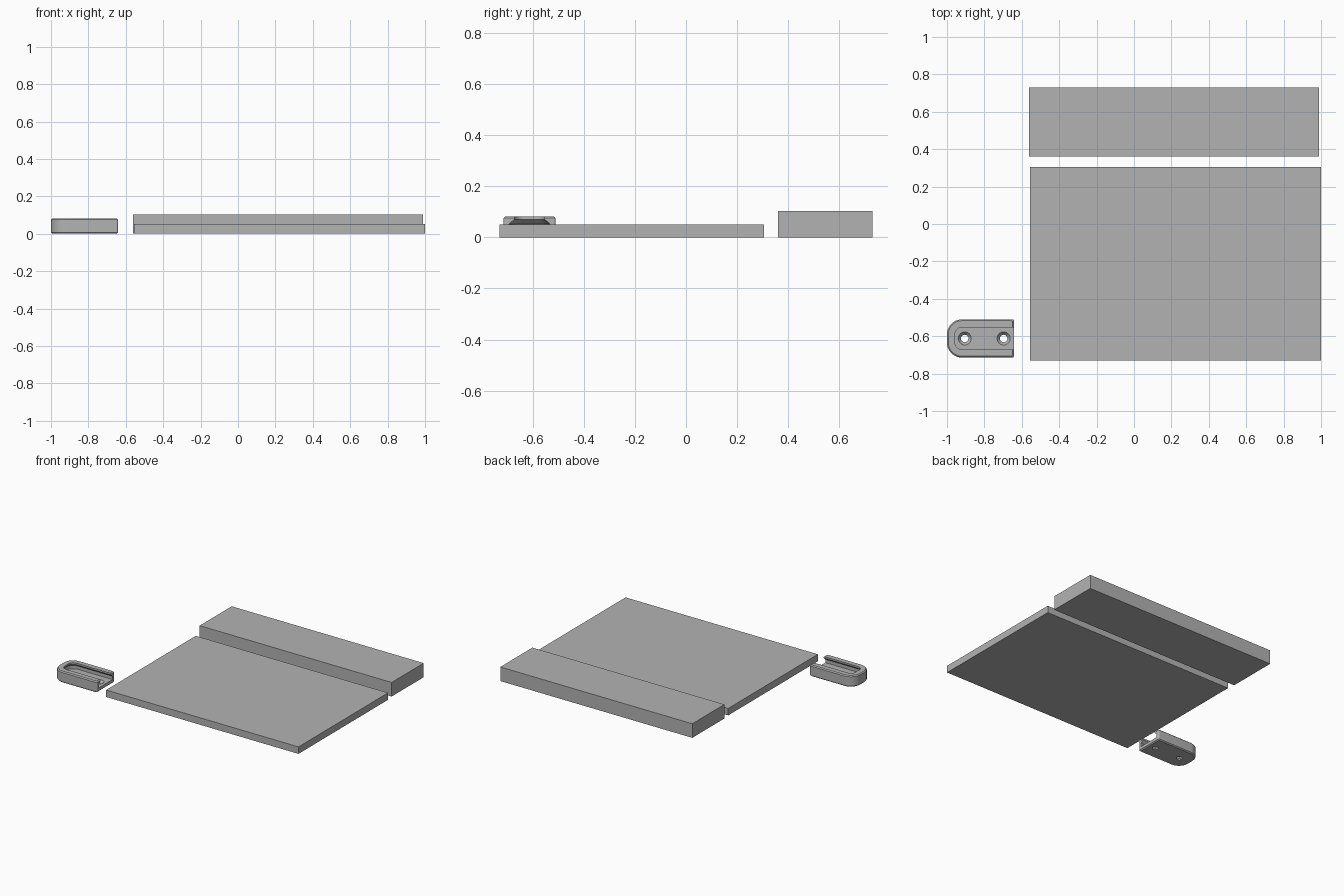
import bpy, bmesh, math

cube = bpy.data.objects.get("Cube")
if cube:
    bpy.data.objects.remove(cube, do_unlink=True)

grey = bpy.data.materials.new("plain grey")
grey.use_nodes = True
grey.diffuse_color = (0.45, 0.45, 0.45, 1)
grey.node_tree.nodes["Principled BSDF"].inputs["Base Color"].default_value = grey.diffuse_color


def loft(name, rings):
    """Closed solid through equally sized rings of points, bottom to top."""
    bm = bmesh.new()
    loops = [[bm.verts.new(p) for p in ring] for ring in rings]
    for low, high in zip(loops, loops[1:]):
        n = len(low)
        for i in range(n):
            j = (i + 1) % n
            bm.faces.new((low[i], low[j], high[j], high[i]))
    bm.faces.new(loops[0][::-1])
    bm.faces.new(loops[-1])
    bmesh.ops.recalc_face_normals(bm, faces=bm.faces[:])
    mesh = bpy.data.meshes.new(name)
    bm.to_mesh(mesh)
    bm.free()
    mesh.materials.append(grey)
    obj = bpy.data.objects.new(name, mesh)
    bpy.context.collection.objects.link(obj)
    return obj


def slab(name, x0, x1, y0, y1, height):
    corners = [(x0, y0), (x1, y0), (x1, y1), (x0, y1)]
    return loft(name, [[(x, y, z) for x, y in corners] for z in (0, height)])


# Bracket footprint: big rounded corners at -x, small ones at +x
LEFT, RIGHT, MID_Y, HALF, TOP = -1.0, -0.642, -0.612, 0.102, 0.082


def footprint(inset, z, right, end_radius=0.008):
    x0, w = LEFT + inset, HALF - inset
    big = 0.08 - inset
    points = []
    for x, side, r, start in ((right - end_radius, -1, end_radius, 270), (right - end_radius, 1, end_radius, 0),
                              (x0 + big, 1, big, 90), (x0 + big, -1, big, 180)):
        for k in range(13):
            a = math.radians(start + 90 * k / 12)
            points.append((x + r * math.cos(a), MID_Y + side * (w - r) + r * math.sin(a), z))
    return points


def circle(x, r, z):
    return [(x + r * math.cos(math.tau * k / 32), MID_Y + r * math.sin(math.tau * k / 32), z)
            for k in range(32)]


def cut(target, cutter):
    mod = target.modifiers.new("cut", 'BOOLEAN')
    mod.operation = 'DIFFERENCE'
    mod.solver = 'EXACT'
    mod.object = cutter
    cutter.hide_render = True
    bpy.context.view_layer.objects.active = target
    bpy.ops.object.modifier_apply(modifier=mod.name)
    bpy.data.objects.remove(cutter, do_unlink=True)


# Two flat boards
slab("front_board", -0.555, 1.0, -0.73, 0.305, 0.051)
slab("back_board", -0.562, 0.99, 0.36, 0.73, 0.103)

# Bracket body with a small chamfer top and bottom
C = 0.007
bracket = loft("slotted_bracket", [
    footprint(C, 0, RIGHT - C), footprint(0, C, RIGHT),
    footprint(0, TOP - C, RIGHT), footprint(C, TOP, RIGHT - C)])

# Undercut slot, open at the +x end
FLOOR, OPEN = 0.028, RIGHT + 0.06
cut(bracket, loft("slot_cutter", [
    footprint(0.022, FLOOR, OPEN), footprint(0.022, 0.052, OPEN),
    footprint(0.043, 0.07, OPEN), footprint(0.043, TOP + 0.02, OPEN)]))

# Countersunk screw holes through the slot floor
for x in (-0.905, -0.697):
    cut(bracket, loft("hole_cutter", [
        circle(x, 0.02, -0.02), circle(x, 0.02, 0.01),
        circle(x, 0.035, FLOOR), circle(x, 0.035, FLOOR + 0.01)]))

bpy.ops.object.select_all(action='DESELECT')
bracket.select_set(True)
bpy.context.view_layer.objects.active = bracket
bpy.ops.object.shade_smooth_by_angle(angle=math.radians(25))
